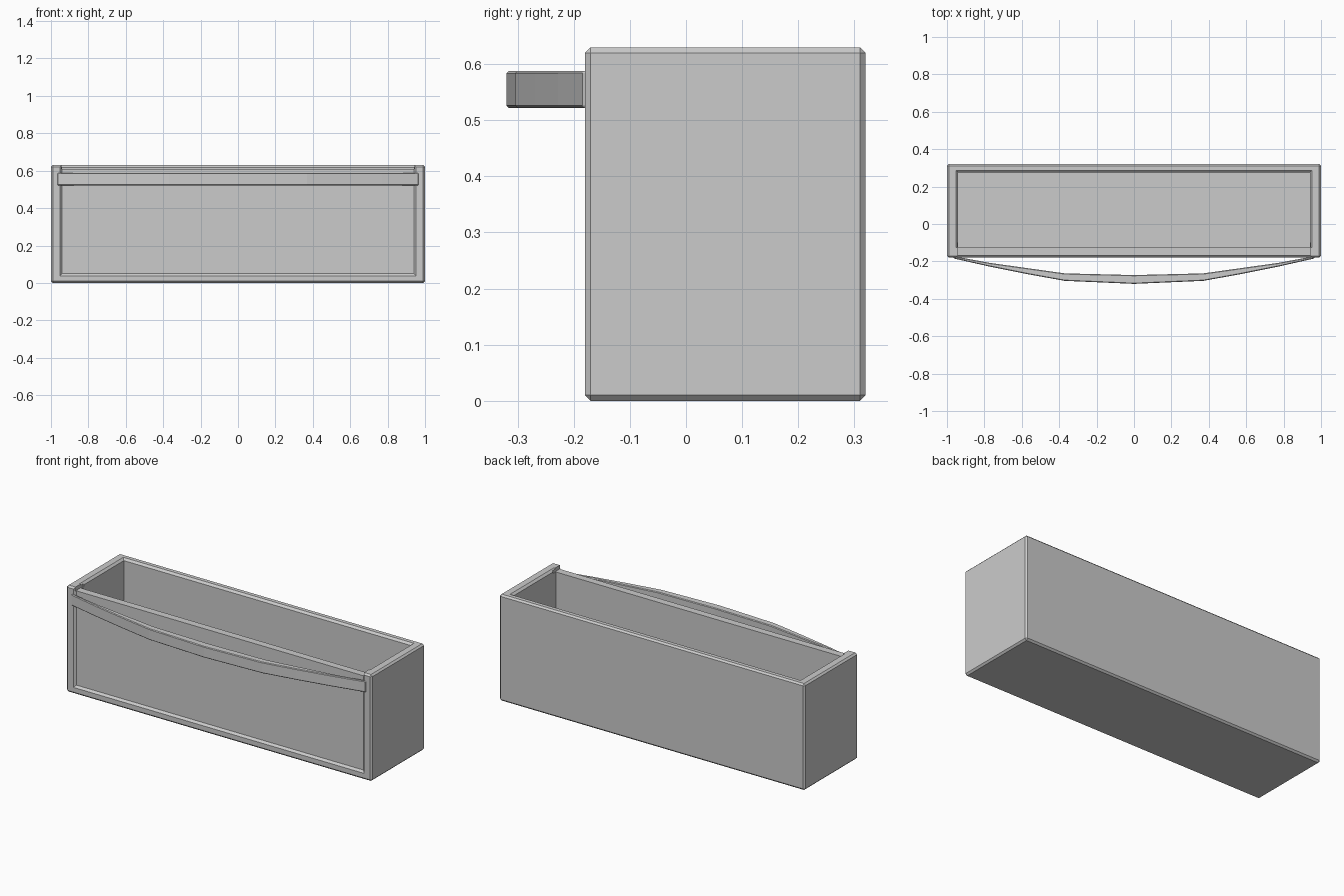
import bpy
import bmesh

old = bpy.data.objects.get("Cube")
if old:
    bpy.data.objects.remove(old, do_unlink=True)

grey = bpy.data.materials.new("plain_grey")
grey.use_nodes = True
colour = (0.6, 0.6, 0.6, 1)
grey.diffuse_color = colour
grey.node_tree.nodes["Principled BSDF"].inputs["Base Color"].default_value = colour


def loft(name, rings):
    """Skin a stack of equal-length point loops and cap both ends."""
    bm = bmesh.new()
    loops = [[bm.verts.new(p) for p in ring] for ring in rings]
    for a, b in zip(loops, loops[1:]):
        for i in range(len(a)):
            j = (i + 1) % len(a)
            bm.faces.new((a[i], a[j], b[j], b[i]))
    bm.faces.new(loops[0][::-1])
    bm.faces.new(loops[-1])
    bmesh.ops.recalc_face_normals(bm, faces=bm.faces)
    mesh = bpy.data.meshes.new(name)
    bm.to_mesh(mesh)
    bm.free()
    ob = bpy.data.objects.new(name, mesh)
    bpy.context.collection.objects.link(ob)
    mesh.materials.append(grey)
    return ob


def rect_z(x, y0, y1, z):
    return [(-x, y0, z), (x, y0, z), (x, y1, z), (-x, y1, z)]


def rect_y(x, z0, z1, y):
    return [(-x, y, z0), (x, y, z0), (x, y, z1), (-x, y, z1)]


def apply(ob, kind, **settings):
    mod = ob.modifiers.new(kind.lower(), kind)
    for key, value in settings.items():
        setattr(mod, key, value)
    bpy.context.view_layer.objects.active = ob
    bpy.ops.object.modifier_apply(modifier=mod.name)


def cut(ob, cutter):
    apply(ob, "BOOLEAN", operation="DIFFERENCE", solver="EXACT", object=cutter)
    bpy.data.objects.remove(cutter, do_unlink=True)


# Outer box with a small chamfer
box = loft("drawer_box", [rect_z(1, -0.18, 0.32, z) for z in (0, 0.63)])
apply(box, "BEVEL", width=0.01, segments=1)

# Storage cavity with a chamfered rim
cut(box, loft("cavity_cutter", [
    rect_z(0.94, -0.125, 0.275, 0.05),
    rect_z(0.94, -0.125, 0.275, 0.618),
    rect_z(0.952, -0.125, 0.287, 0.63),
    rect_z(0.952, -0.125, 0.287, 0.7)]))

# Front panel recess with a chamfered frame
cut(box, loft("recess_cutter", [
    rect_y(0.94, 0.05, 0.7, -0.168),
    rect_y(0.952, 0.038, 0.7, -0.18),
    rect_y(0.952, 0.038, 0.7, -0.2)]))

# Lowered top edge of the front panel
cut(box, loft("front_lip_cutter", [
    rect_z(0.945, -0.2, -0.1, z) for z in (0.608, 0.7)]))

# Bowed front handle, tapering towards both ends: x, outer y, inner y
half = [(0.37, -0.304, -0.264), (0.57, -0.268, -0.236),
        (0.77, -0.228, -0.208), (0.965, -0.184, -0.172)]
stations = [(-x, o, i) for x, o, i in reversed(half)]
stations += [(0, -0.32, -0.273)] + half
handle = loft("front_handle", [
    [(x, o, 0.522), (x, i, 0.522), (x, i, 0.588), (x, o, 0.588)]
    for x, o, i in stations])
apply(handle, "BEVEL", width=0.004, segments=1, limit_method="ANGLE", angle_limit=1)
